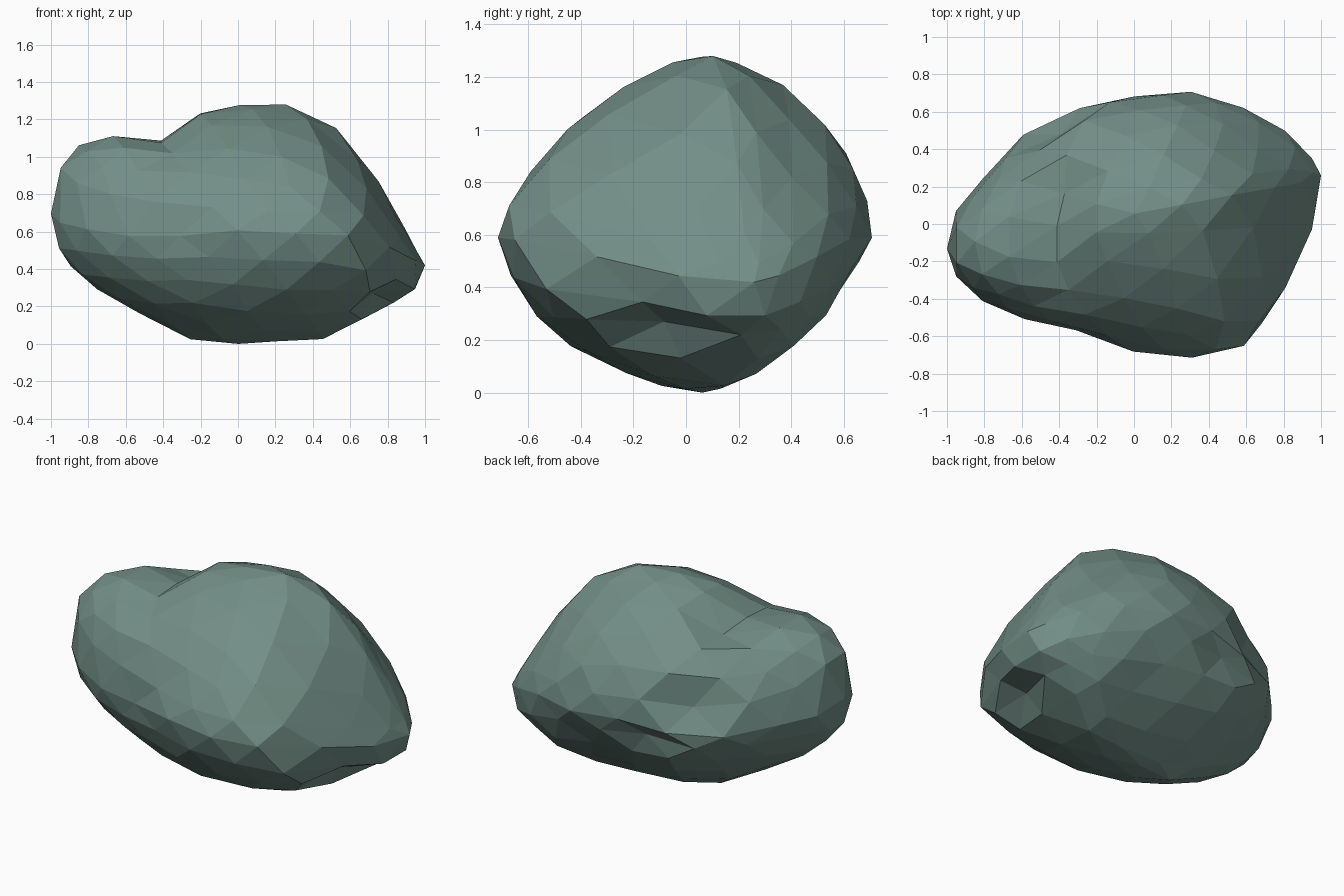
import bpy
import bmesh
import math
from mathutils import Vector, noise

cube = bpy.data.objects.get("Cube")
if cube:
    bpy.data.objects.remove(cube, do_unlink=True)

# Outline stations along the boulder: x, front y, back y, top z, base z, waist z
STATIONS = [
    (-1.0, -.14, -.1, .7, .64, .67),
    (-.96, -.27, .06, .97, .49, .65),
    (-.83, -.4, .22, 1.08, .34, .62),
    (-.63, -.5, .45, 1.13, .22, .58),
    (-.42, -.55, .59, 1.13, .11, .56),
    (-.26, -.58, .67, 1.23, .03, .58),
    (0, -.68, .7, 1.28, 0, .61),
    (.25, -.71, .72, 1.28, .01, .58),
    (.5, -.72, .66, 1.18, .03, .6),
    (.72, -.55, .56, .93, .14, .56),
    (.88, -.17, .45, .64, .23, .48),
    (.96, -.01, .34, .5, .28, .44),
    (1.0, .24, .26, .43, .41, .42),
]

# Creases between the rock layers: start, end, width, depth
CREASES = [
    ((-.46, .52, .75), (-.42, .1, 1.12), .1, .07),    # behind the side lobe
    ((-.42, .1, 1.12), (-.33, -.28, 1.08), .1, .05),  # over the top
    ((-.4, .58, .68), (-.1, .64, .55), .1, .05),      # back layer, upper end
    ((-.1, .64, .55), (.4, .58, .36), .1, .04),       # back layer, lower end
    ((.45, -.6, .34), (.8, -.1, .22), .11, .06),      # under the chin, front
    ((.8, -.1, .22), (.72, .4, .24), .11, .05),       # under the chin, back
    ((.5, .45, 1.0), (.72, .42, .8), .13, .03),       # back shoulder
]


def outline(x):
    """Blend the two stations on either side of x."""
    for a, b in zip(STATIONS, STATIONS[1:]):
        if x <= b[0]:
            t = (x - a[0]) / (b[0] - a[0])
            return [p + (q - p) * t for p, q in zip(a[1:], b[1:])]
    return STATIONS[-1][1:]


def ramp(x, start, end):
    """Rise from 0 at start to 1 at end."""
    return max(0, min(1, (x - start) / (end - start)))


def section_point(x, angle):
    """Point on the rounded-diamond cross-section at x."""
    front, back, top, base, waist = outline(x)
    crest = .06 + .18 * x
    lobe = ramp(x, -.1, -.5)
    chin = ramp(x, .4, .75)
    c, s = math.cos(angle), math.sin(angle)
    if s > 0 and c > 0:
        roundness = 1.75 + .2 * lobe - .3 * ramp(x, .1, .5)
    elif s > 0:
        roundness = 1.55 + .8 * lobe
    elif c > 0:
        roundness = 1.4 + .9 * chin
    else:
        roundness = 1.8 + .6 * chin
    across = abs(c) ** (2 / roundness)
    rise = abs(s) ** (2 / roundness)
    y = crest + ((back if c > 0 else front) - crest) * across
    z = waist + ((top if s > 0 else base) - waist) * rise
    return Vector((x, y, z))


def groove(p, start, end, width, depth):
    """Push a point inward when it lies near the crease from start to end."""
    start, end = Vector(start), Vector(end)
    line = end - start
    t = max(0, min(1, (p - start).dot(line) / line.length_squared))
    gap = (p - start - line * t).length
    inward = (Vector((0, .05, .6)) - p).normalized()
    return p + inward * depth * math.exp(-(gap / width) ** 2)


# Boulder body
bm = bmesh.new()
bmesh.ops.create_icosphere(bm, subdivisions=3, radius=1)
reach = max(abs(v.co.x) for v in bm.verts)
for v in bm.verts:
    x = max(-1, min(1, v.co.x / reach))
    p = section_point(x, math.atan2(v.co.z, v.co.y))
    for crease in CREASES:
        p = groove(p, *crease)
    # Chipped, uneven surface, calmer toward the two ends
    p += .012 * (1 - x * x) * noise.noise_vector(p * 3)
    p.z = max(p.z, 0)
    v.co = p
bmesh.ops.recalc_face_normals(bm, faces=bm.faces)

mesh = bpy.data.meshes.new("boulder")
bm.to_mesh(mesh)
bm.free()
boulder = bpy.data.objects.new("boulder", mesh)
bpy.context.collection.objects.link(boulder)

# Grey-green stone
stone = bpy.data.materials.new("grey_green_stone")
stone.use_nodes = True
colour = (.17, .27, .24, 1)
stone.diffuse_color = colour
stone.node_tree.nodes["Principled BSDF"].inputs["Base Color"].default_value = colour
mesh.materials.append(stone)
